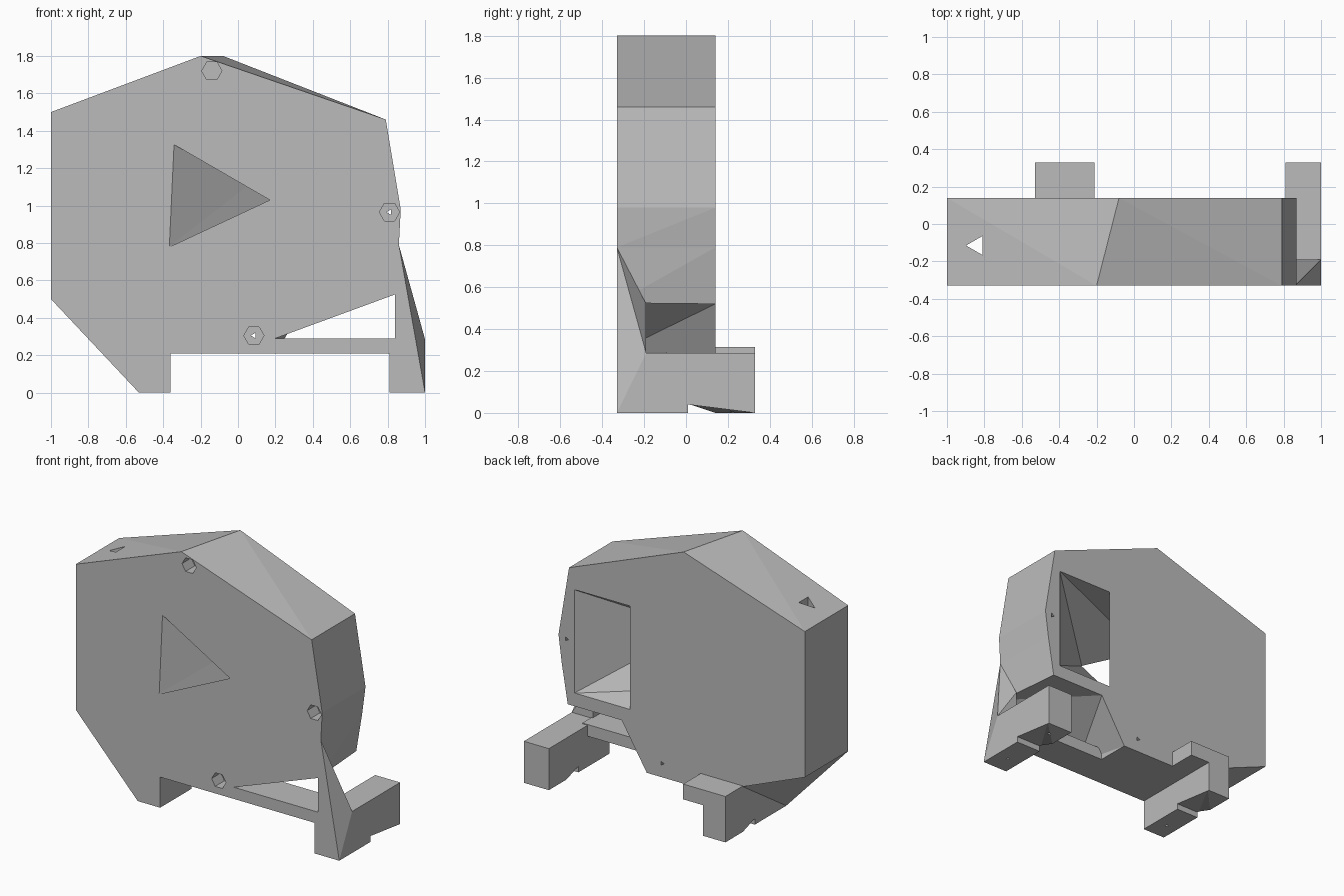
import bpy, bmesh
from math import pi
from mathutils import Matrix, Vector

cube = bpy.data.objects.get("Cube")
if cube:
    bpy.data.objects.remove(cube)

grey = bpy.data.materials.new("plain grey")
grey.use_nodes = True
grey.diffuse_color = (0.5, 0.5, 0.5, 1)
grey.node_tree.nodes["Principled BSDF"].inputs["Base Color"].default_value = (0.5, 0.5, 0.5, 1)

FRONT, BACK, TAIL = -0.33, 0.14, 0.33
RIB = -0.19  # back of the thin front post


def finish(name, bm):
    bmesh.ops.recalc_face_normals(bm, faces=bm.faces)
    mesh = bpy.data.meshes.new(name)
    bm.to_mesh(mesh)
    bm.free()
    mesh.materials.append(grey)
    obj = bpy.data.objects.new(name, mesh)
    bpy.context.collection.objects.link(obj)
    return obj


def loft(name, front, back, y0, y1):
    """Solid between two (x, z) outlines with equal point counts."""
    bm = bmesh.new()
    a = [bm.verts.new((x, y0, z)) for x, z in front]
    b = [bm.verts.new((x, y1, z)) for x, z in back]
    for i in range(len(a)):
        j = (i + 1) % len(a)
        bm.faces.new((a[i], a[j], b[j], b[i]))
    caps = [bm.faces.new(a), bm.faces.new(b)]
    bmesh.ops.triangulate(bm, faces=bm.faces[:])
    return finish(name, bm)


def hull(name, points):
    bm = bmesh.new()
    for p in points:
        bm.verts.new(p)
    res = bmesh.ops.convex_hull(bm, input=bm.verts[:])
    loose = [v for v in bm.verts if not v.link_faces]
    bmesh.ops.delete(bm, geom=loose, context='VERTS')
    return finish(name, bm)


def box(name, x0, x1, y0, y1, z0, z1):
    return hull(name, [(x, y, z) for x in (x0, x1) for y in (y0, y1) for z in (z0, z1)])


def bore(name, sides, radius, centre, depth, axis='Y'):
    bm = bmesh.new()
    bmesh.ops.create_cone(bm, cap_ends=True, segments=sides, radius1=radius,
                          radius2=radius, depth=depth)
    turn = Matrix.Rotation(pi / 2, 4, 'Z')
    if axis == 'Y':
        turn = Matrix.Rotation(pi / 2, 4, 'X') @ turn
    bm.transform(Matrix.Translation(Vector(centre)) @ turn)
    return finish(name, bm)


def combine(target, tool, operation):
    mod = target.modifiers.new(tool.name, 'BOOLEAN')
    mod.operation, mod.object, mod.solver = operation, tool, 'EXACT'
    bpy.context.view_layer.update()
    graph = bpy.context.evaluated_depsgraph_get()
    mesh = bpy.data.meshes.new_from_object(target.evaluated_get(graph))
    target.modifiers.clear()
    target.data = mesh
    bpy.data.objects.remove(tool)


# Main housing with slightly twisted sides
front = [(-1, .5), (-1, 1.5), (-.2, 1.8), (.79, 1.46), (.87, .98), (.86, .79),
         (.84, .525), (.2, .29), (.2, .21), (-.36, .21), (-.53, 0)]
back = [(-1, .5), (-1, 1.5), (-.08, 1.8), (.79, 1.46), (.87, .98), (.845, .79),
        (.8, .52), (.39, .52), (.2, .21), (-.36, .21), (-.53, .31)]
housing = loft("housing", front, back, FRONT, BACK)

# Post, beam and feet
post = hull("post", [(.84, FRONT, 0), (.84, FRONT, .525), (.86, FRONT, .79), (1, FRONT, 0),
                     (.84, RIB, 0), (.84, RIB, .52), (1, RIB, .285), (1, RIB, 0)])
parts = [
    post,
    box("beam", .1, .85, FRONT, -.09, .21, .29),
    box("left_foot_front", .81, .94, FRONT, 0, 0, .285),
    box("left_foot", .81, 1, RIB, TAIL, 0, .285),
    box("right_foot", -.53, -.36, FRONT, TAIL, 0, .315),
    box("right_foot_ledge", -.4, -.21, .05, TAIL, .21, .315),
]
for part in parts:
    combine(housing, part, 'UNION')

# Slanted duct from the triangular front opening to the rectangular back one
duct = [(-.345, FRONT - .002, 1.325), (.165, FRONT - .002, 1.03), (-.37, FRONT - .002, .78)]
duct += [(x, BACK + .002, z) for x in (.33, .75) for z in (.61, 1.32)]
cutters = [hull("duct_cutter", duct)]

# Screw holes with hexagonal sockets in front
for x, z in ((-.14, 1.72), (.81, .965), (.085, .305)):
    cutters.append(bore("socket_cutter", 6, .054, (x, FRONT, z), .2))
    cutters.append(bore("screw_cutter", 3, .017, (x, 0, z), 1))
cutters.append(bore("back_screw_cutter", 3, .017, (-.86, BACK, 1), .3))

# Vertical cable hole near the outer edge
cutters.append(bore("cable_cutter", 3, .058, (-.84, -.115, 1), 3, 'Z'))

# Wedge notches and screw holes under the feet
for x0, x1 in ((-.53, -.36), (.81, 1)):
    cutters.append(hull("notch_cutter", [
        (x, y, z) for x, end in ((x0 - .01, .13), (x1 + .01, TAIL))
        for y, z in ((.01, -.01), (.01, .04), (end, 0), (end, -.01))]))
    for y in (-.2, .22):
        cutters.append(bore("foot_screw_cutter", 3, .015, ((x0 + x1) / 2, y, 0), .2, 'Z'))

for cutter in cutters:
    combine(housing, cutter, 'DIFFERENCE')

for poly in housing.data.polygons:
    poly.use_smooth = False
